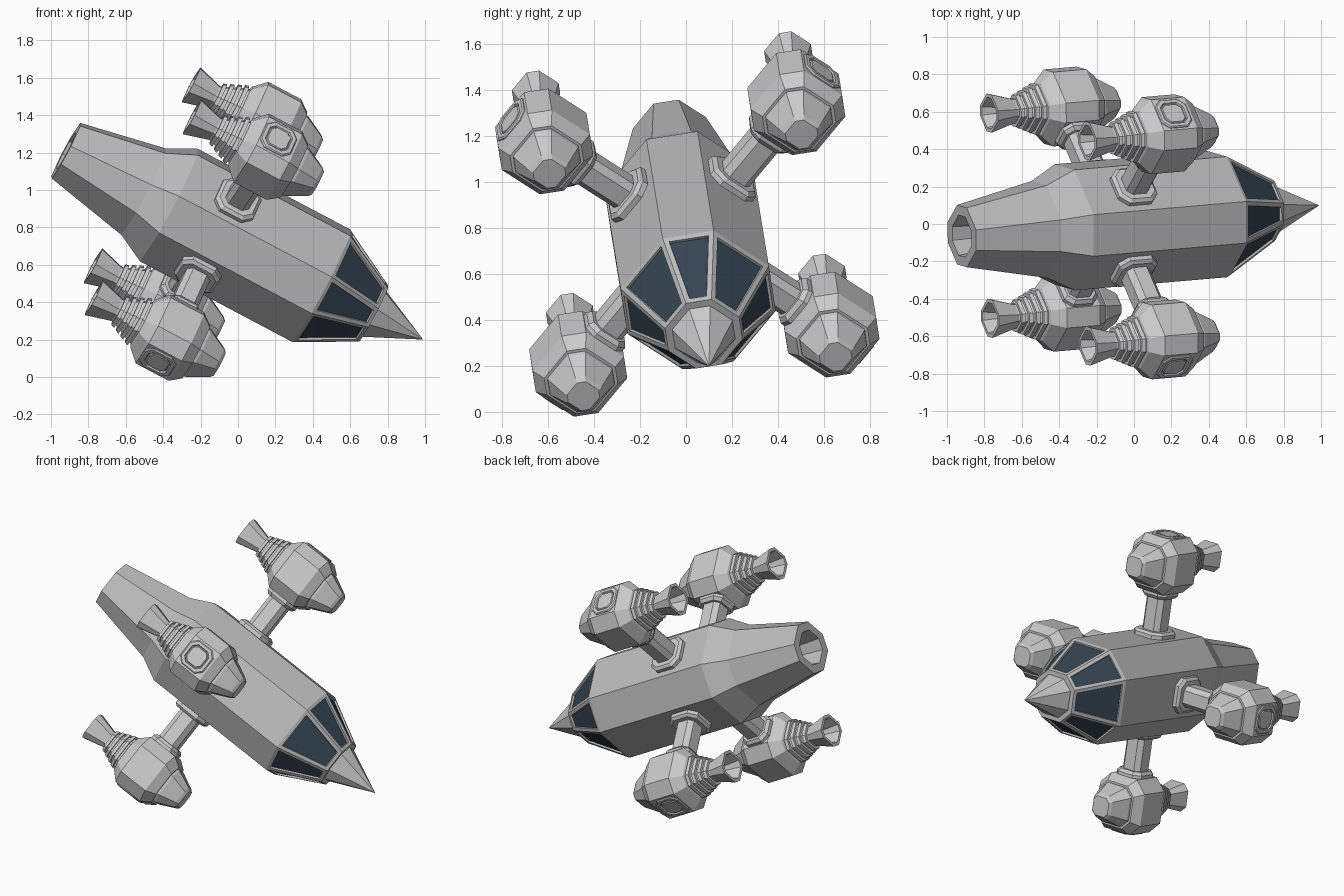
import bpy, bmesh
from math import sin, cos, radians
from mathutils import Matrix, Vector

if "Cube" in bpy.data.objects:
    bpy.data.objects.remove(bpy.data.objects["Cube"])

# ship frame: local X = side, Y = up, Z = forward along the hull, origin at tail
tail = Vector((-0.92, -0.065, 1.21))
fwd = (Vector((0.99, 0.10, 0.20)) - tail).normalized()
LENGTH = 2.167
up0 = (Vector((0, 0, 1)) - fwd * fwd.z).normalized()
side0 = up0.cross(fwd)
ROLL = radians(10)
up = up0 * cos(ROLL) - side0 * sin(ROLL)
side = up.cross(fwd)
SHIP = Matrix.Translation(tail) @ Matrix((side, up, fwd)).transposed().to_4x4()

glass = bpy.data.materials.new("dark_glass")
glass.diffuse_color = (0.035, 0.06, 0.085, 1)
glass.use_nodes = True
glass.node_tree.nodes["Principled BSDF"].inputs["Base Color"].default_value = glass.diffuse_color
grey = bpy.data.materials.new("hull_grey")
grey.diffuse_color = (0.5, 0.5, 0.5, 1)
grey.use_nodes = True
grey.node_tree.nodes["Principled BSDF"].inputs["Base Color"].default_value = grey.diffuse_color


def hull_ring(r):
    return [(r * sin(radians(a)), r * cos(radians(a)))
            for a in (19, 71, 109, 161, 199, 251, 289, 341)]


def box_ring(h, k=0.58):
    f = h * k
    return [(f, h), (h, f), (h, -f), (f, -h), (-f, -h), (-h, -f), (-h, f), (-f, h)]


def loft(name, stations, ring, matrix, window_band=None):
    """Skin octagonal rings along local Z; a zero size makes a point."""
    bm = bmesh.new()
    rings, bands = [], []
    for z, r in stations:
        if r == 0:
            rings.append([bm.verts.new((0, 0, z))] * 8)
        else:
            rings.append([bm.verts.new((x, y, z)) for x, y in ring(r)])
    for a, b in zip(rings, rings[1:]):
        band = []
        for i in range(8):
            j = (i + 1) % 8
            vs = list(dict.fromkeys((a[i], a[j], b[j], b[i])))
            band.append(bm.faces.new(vs))
        bands.append(band)
    for r in (rings[0], rings[-1]):
        if r[0] is not r[1]:
            bm.faces.new(r)
    bmesh.ops.recalc_face_normals(bm, faces=bm.faces)
    me = bpy.data.meshes.new(name)
    if window_band is not None:
        # window panes sunk into each canopy facet
        panes = bands[window_band]
        bmesh.ops.inset_individual(bm, faces=panes, thickness=0.022, use_even_offset=True)
        bmesh.ops.inset_individual(bm, faces=panes, thickness=0.003, depth=-0.012)
        for f in panes:
            f.material_index = 1
        me.materials.append(grey)
        me.materials.append(glass)
    bm.to_mesh(me)
    bm.free()
    ob = bpy.data.objects.new(name, me)
    bpy.context.collection.objects.link(ob)
    ob.matrix_world = matrix
    return ob


# hull with hollow tail and glazed canopy
loft("hull", [(0.22, 0.09), (0.0, 0.115), (0.0, 0.17), (0.47, 0.265), (0.624, 0.345),
              (1.549, 0.345), (1.867, 0.172)], hull_ring, SHIP, window_band=5)
# nose spike
loft("nose_spike", [(1.85, 0.14), (1.872, 0.14), (LENGTH, 0)], hull_ring, SHIP)

# pod profile: hollow nozzle, ribbed neck, chamfered body, tapered nose
pod = [(-0.31, 0.04), (-0.455, 0.074), (-0.455, 0.092), (-0.315, 0.058)]
for i in range(4):
    z, h = -0.305 + 0.036 * i, 0.075 + 0.014 * i
    pod += [(z, h - 0.016), (z, h), (z + 0.02, h + 0.006), (z + 0.02, h - 0.01)]
pod += [(-0.165, 0.11), (-0.16, 0.125), (-0.095, 0.18), (0.105, 0.18), (0.165, 0.14),
        (0.165, 0.128), (0.18, 0.126), (0.29, 0.076), (0.307, 0.062)]

POD_T, POD_R = 0.92, 0.785
for name, ang in (("upper_left", 45), ("lower_left", 135),
                  ("lower_right", 225), ("upper_right", 315)):
    spin = SHIP @ Matrix.Rotation(radians(-ang), 4, 'Z')      # local Y points outward
    loft(name + "_engine_pod", pod, box_ring,
         spin @ Matrix.Translation((0, POD_R, POD_T)))
    # radial frame: local Z runs outward from the hull axis
    radial = spin @ Matrix.Translation((0, 0, POD_T)) @ Matrix.Rotation(radians(-90), 4, 'X')
    loft(name + "_strut", [(0.25, 0.07), (0.64, 0.07)], box_ring, radial)
    loft(name + "_hull_collar", [(0.28, 0.115), (0.335, 0.115), (0.35, 0.098), (0.35, 0.06)],
         box_ring, radial)
    loft(name + "_pod_collar", [(0.565, 0.06), (0.565, 0.085), (0.585, 0.1), (0.62, 0.1)],
         box_ring, radial)
    # raised outer hatch with a recessed ring round its centre plate
    s = POD_R + 0.18
    loft(name + "_pod_hatch", [(s - 0.02, 0.092), (s + 0.004, 0.092), (s + 0.01, 0.086),
                               (s + 0.01, 0.068), (s + 0.002, 0.064), (s + 0.002, 0.06),
                               (s + 0.008, 0.056)], box_ring, radial)
